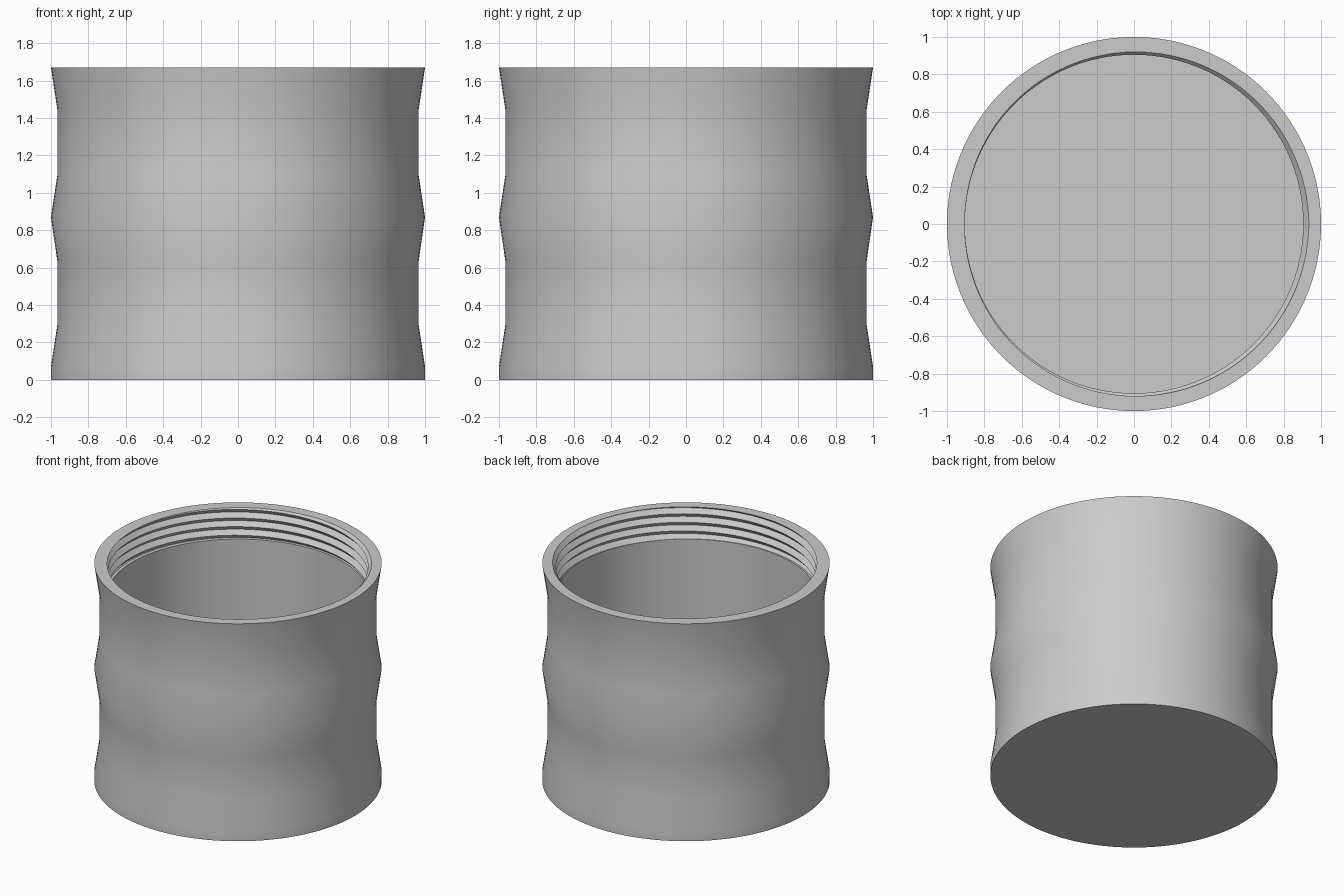
import bpy, bmesh, math

cube = bpy.data.objects.get("Cube")
if cube:
    bpy.data.objects.remove(cube)

SIDES = 120
TOP = 1.67
FLOOR = 0.1
INNER = 0.905          # bore and thread crest radius
THREAD_DEPTH = 0.03
PITCH = 0.066
TURNS = 3.6

# Outer silhouette with two shallow waists
OUTER = [(0, 0), (1, 0), (1, 0.07), (0.965, 0.3), (0.965, 0.63), (1, 0.87),
         (0.965, 1.1), (0.965, 1.44), (1, TOP)]


def thread_point(level, turn):
    """Radius and height of one corner of the V thread, clipped to its range."""
    drop = min(max(level / 2 - turn, 0), TURNS)
    phase = (drop + turn) % 1
    return INNER + THREAD_DEPTH * abs(2 * phase - 1), TOP - PITCH * drop


def section(turn):
    """Full wall section at one angle, from the base centre to the floor centre."""
    thread = [thread_point(level, turn) for level in range(11)]
    bore = [(INNER, TOP - PITCH * TURNS), (INNER, FLOOR), (0, FLOOR)]
    return OUTER + thread + bore


bm = bmesh.new()
shared = {}


def vertex(radius, z, turn):
    angle = 2 * math.pi * turn
    co = (radius * math.cos(angle), radius * math.sin(angle), z)
    key = tuple(round(c, 4) + 0.0 for c in co)
    if key not in shared:
        shared[key] = bm.verts.new(co)
    return shared[key]


# Sweep the section round the axis; clipped corners collapse together
columns = [[vertex(r, z, i / SIDES) for r, z in section(i / SIDES)]
           for i in range(SIDES + 1)]
for a, b in zip(columns, columns[1:]):
    for k in range(len(a) - 1):
        corners = list(dict.fromkeys((a[k], b[k], b[k + 1], a[k + 1])))
        if len(corners) > 2 and not bm.faces.get(corners):
            bm.faces.new(corners)
bmesh.ops.recalc_face_normals(bm, faces=bm.faces)

mesh = bpy.data.meshes.new("threaded_jar")
bm.to_mesh(mesh)
bm.free()
jar = bpy.data.objects.new("threaded_jar", mesh)
bpy.context.collection.objects.link(jar)

# Plain grey material
grey = bpy.data.materials.new("light_grey")
grey.use_nodes = True
colour = (0.6, 0.6, 0.6, 1)
grey.diffuse_color = colour
grey.node_tree.nodes["Principled BSDF"].inputs["Base Color"].default_value = colour
mesh.materials.append(grey)

# Smooth walls, crisp rim and thread
bpy.ops.object.select_all(action="DESELECT")
jar.select_set(True)
bpy.context.view_layer.objects.active = jar
bpy.ops.object.shade_smooth_by_angle(angle=math.radians(30))
